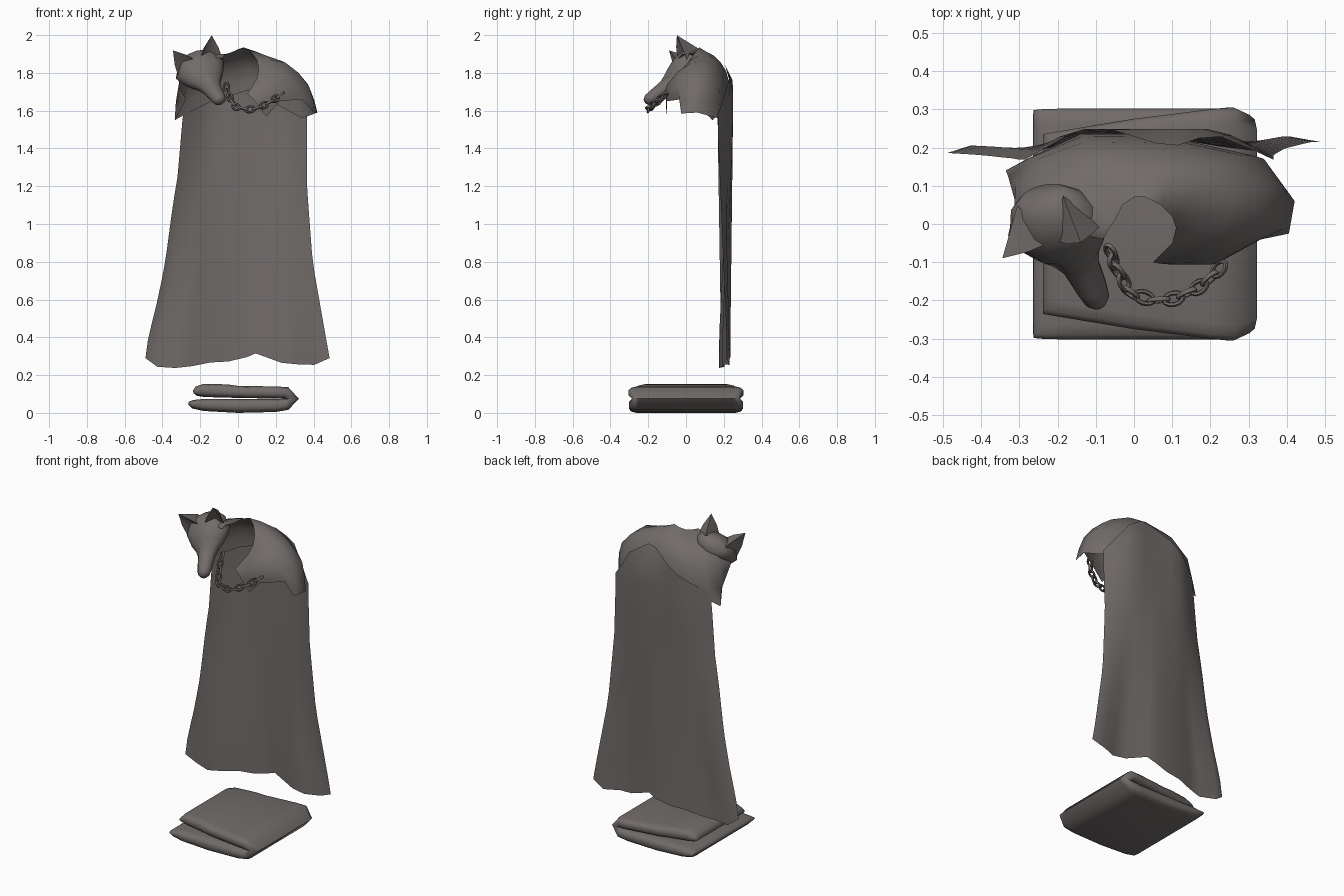
import bpy, bmesh, math
from mathutils import Vector, Matrix

if "Cube" in bpy.data.objects:
    bpy.data.objects.remove(bpy.data.objects["Cube"])


def material(name, rgb):
    m = bpy.data.materials.new(name)
    m.diffuse_color = (*rgb, 1)
    m.use_nodes = True
    m.node_tree.nodes["Principled BSDF"].inputs["Base Color"].default_value = m.diffuse_color
    return m


GREY = material("warm dark grey", (0.165, 0.148, 0.142))


def finish(name, bm, angle=60):
    bmesh.ops.recalc_face_normals(bm, faces=bm.faces)
    me = bpy.data.meshes.new(name)
    bm.to_mesh(me)
    bm.free()
    me.materials.append(GREY)
    ob = bpy.data.objects.new(name, me)
    bpy.context.collection.objects.link(ob)
    bpy.ops.object.select_all(action='DESELECT')
    ob.select_set(True)
    bpy.context.view_layer.objects.active = ob
    bpy.ops.object.shade_smooth_by_angle(angle=math.radians(angle))
    return ob


def interp(pts, t):
    """Piecewise linear lookup in (key, value) pairs with rising keys."""
    if t <= pts[0][0]:
        return pts[0][1]
    for (a, va), (b, vb) in zip(pts, pts[1:]):
        if t <= b:
            return va + (vb - va) * (t - a) / (b - a)
    return pts[-1][1]


def rounded(pts):
    """Insert a curve-following midpoint between neighbouring points."""
    p = [Vector(q) for q in pts]
    out = [p[0]]
    for i in range(len(p) - 1):
        a, b = p[max(i - 1, 0)], p[min(i + 2, len(p) - 1)]
        out += [(p[i] + p[i + 1]) * .5625 - (a + b) * .0625, p[i + 1]]
    return out


def loft(bm, rows, closed=False):
    """Bridge equal-length rows of points with quads."""
    vs = [[bm.verts.new(p) for p in r] for r in rows]
    n = len(rows[0])
    for a, b in zip(vs, vs[1:]):
        for i in range(n if closed else n - 1):
            j = (i + 1) % n
            bm.faces.new((a[i], a[j], b[j], b[i]))
    return vs


# Long hanging cloak: one thin sheet with shallow folds
LEFT = [(0.24, -0.485), (0.29, -0.49), (0.4, -0.475), (0.6, -0.425), (0.8, -0.385),
        (1.1, -0.345), (1.25, -0.32), (1.6, -0.29), (1.85, -0.25)]
RIGHT = [(0.24, 0.48), (0.29, 0.485), (0.4, 0.465), (0.6, 0.43), (0.8, 0.395),
         (1.2, 0.365), (1.58, 0.365), (1.85, 0.31)]
TOP = [(0, 1.63), (0.15, 1.69), (0.45, 1.80), (0.55, 1.835), (0.65, 1.845),
       (0.83, 1.77), (1, 1.58)]
HEM = [(0, 0.29), (0.05, 0.245), (0.2, 0.235), (0.32, 0.265), (0.5, 0.275),
       (0.6, 0.315), (0.74, 0.265), (0.91, 0.25), (1, 0.29)]
LOW_Y = [(0, 0.185), (0.06, 0.205), (0.16, 0.175), (0.35, 0.215), (0.55, 0.235),
         (0.72, 0.205), (0.85, 0.19), (0.93, 0.235), (1, 0.215)]
COLS = [0, 0.06, 0.16, 0.25, 0.35, 0.45, 0.55, 0.6, 0.65, 0.74, 0.83, 0.92, 1]
rows = []
for k in range(15):
    t = k / 14
    row = []
    for s in COLS:
        z = interp(TOP, s) * (1 - t) + interp(HEM, s) * t
        x = interp(LEFT, z) * (1 - s) + interp(RIGHT, z) * s
        high = 0.168 + 0.08 * min(1, 1.6 * math.sin(math.pi * s))
        mix = min(1, max(0, (z - 0.4) / 1.1))
        y = interp(LOW_Y, s) * (1 - mix) + high * mix - max(0, z - 1.76) * 0.5
        row.append((x, y, z))
    rows.append(row)
bm = bmesh.new()
loft(bm, rows)
finish("cloak", bm)

# Fur mantle: columns run from the neck rim down to the ragged hem
MANTLE = [
    [(.05, -.10, 1.69), (.08, -.105, 1.66), (.12, -.105, 1.61), (.15, -.10, 1.57)],
    [(.10, -.05, 1.77), (.16, -.10, 1.74), (.21, -.105, 1.69), (.22, -.10, 1.65)],
    [(.11, -.01, 1.82), (.22, -.04, 1.81), (.31, -.05, 1.73), (.34, -.03, 1.66)],
    [(.10, .02, 1.87), (.25, .03, 1.855), (.375, .01, 1.73), (.405, -.025, 1.585)],
    [(.07, .05, 1.91), (.24, .09, 1.86), (.37, .10, 1.74), (.42, .06, 1.59)],
    [(.03, .07, 1.935), (.16, .14, 1.88), (.28, .18, 1.75), (.34, .17, 1.56)],
    [(0, .07, 1.925), (.04, .15, 1.89), (.06, .212, 1.81), (.06, .235, 1.71)],
    [(-.03, .05, 1.91), (-.10, .15, 1.87), (-.13, .215, 1.78), (-.14, .235, 1.65)],
    [(-.05, .01, 1.90), (-.18, .10, 1.86), (-.25, .17, 1.75), (-.28, .17, 1.58)],
    [(-.07, -.02, 1.90), (-.21, .05, 1.885), (-.31, .10, 1.76), (-.335, .14, 1.55)],
    [(-.08, -.04, 1.88), (-.23, -.01, 1.86), (-.315, .01, 1.76), (-.275, .03, 1.66)],
]
bm = bmesh.new()
loft(bm, [rounded(c) for c in MANTLE])
finish("fur_mantle", bm, 80)

# Wolf head frame: sideways, forward (down the muzzle) and up axes
F = Vector((.37, -.74, -.56)).normalized()
S = Vector((.86, .20, .36))
S = (S - F * S.dot(F)).normalized()
U = F.cross(S) * (1 if F.cross(S).z > 0 else -1)
C = Vector((-.205, 0, 1.83))


def head_pt(s, f, u):
    return C + S * s + F * f + U * u


# Skull and muzzle: forward, half width, centre height, half height
SECTIONS = [(-.10, .06, -.01, .035), (-.07, .10, -.005, .06), (-.02, .122, 0, .078),
            (.04, .128, -.005, .075), (.09, .10, -.012, .064), (.13, .068, -.018, .052),
            (.17, .050, -.024, .044), (.25, .041, -.022, .037), (.285, .034, -.02, .032),
            (.302, .018, -.018, .018)]
N = 14
rings = []
for f, w, c, h in SECTIONS:
    ring = []
    for i in range(N):
        a = 2 * math.pi * i / N
        s, u, g = w * math.cos(a), c + h * math.sin(a), f
        if f == .13 and i in (2, 5):   # eye hollows
            s, u = s * .85, u - .012
        if f == .04 and i in (0, 7):   # cheek tufts
            s, g = s * 1.1, f - .03
        ring.append(head_pt(s, g, u))
    rings.append(ring)
bm = bmesh.new()
vs = loft(bm, rings, True)
bm.faces.new(vs[0])
bm.faces.new(vs[-1])
finish("wolf_head", bm, 70)

# Broad cupped, pointed ears, mirrored
for side, name in ((1, "right_ear"), (-1, "left_ear")):
    bm = bmesh.new()
    inner, outer, back, dent, mid_in, mid_out, tip = [
        bm.verts.new(head_pt(side * s, f, u)) for s, f, u in
        ((.012, .01, .062), (.128, .02, .005), (.065, -.10, .02), (.075, -.02, .045),
         (.055, -.01, .108), (.127, -.005, .075), (.112, -.035, .147))]
    for face in ((inner, dent, mid_in), (dent, outer, mid_out), (mid_in, dent, tip),
                 (dent, mid_out, tip), (inner, mid_in, back), (mid_in, tip, back),
                 (tip, mid_out, back), (mid_out, outer, back)):
        bm.faces.new(face)
    finish(name, bm, 60)

# Chain clasp: alternating oval links along a sagging path
PATH = [Vector(p) for p in ((-.065, -.06, 1.74), (-.05, -.11, 1.68), (-.01, -.18, 1.62),
                            (.05, -.20, 1.605), (.11, -.195, 1.615), (.18, -.16, 1.65),
                            (.235, -.105, 1.69))]
keys = [0]
for a, b in zip(PATH, PATH[1:]):
    keys.append(keys[-1] + (b - a).length)


def on_path(d):
    return Vector([interp([(k, p[i]) for k, p in zip(keys, PATH)], d) for i in range(3)])


bm = bmesh.new()
LINKS = 12
for n in range(LINKS):
    d = keys[-1] * (n + .5) / LINKS
    axis = (on_path(d + .015) - on_path(d - .015)).normalized()
    across = axis.cross(Vector((0, -.7, .7))).normalized()
    normal = axis.cross(across)
    turn = Matrix.Rotation(math.radians(35 + 90 * (n % 2)), 3, axis)
    across, normal = turn @ across, turn @ normal
    ring = []
    for i in range(13):
        a = 2 * math.pi * i / 12
        out = axis * math.cos(a) + across * math.sin(a)
        mid = on_path(d) + axis * .026 * math.cos(a) + across * .0155 * math.sin(a)
        ring.append([mid + (out * math.cos(b) + normal * math.sin(b)) * .0065
                     for b in [2 * math.pi * j / 6 for j in range(6)]])
    loft(bm, ring, True)
bmesh.ops.remove_doubles(bm, verts=bm.verts, dist=1e-5)
finish("chain", bm)

# Folded cloth: a soft-edged band doubled over: x, z, thickness, half depth
SPINE = [(-.262, .052, .015, .298), (-.24, .046, .045, .30), (-.18, .042, .064, .302),
         (0, .037, .074, .302), (.2, .039, .068, .302), (.255, .046, .064, .302),
         (.29, .075, .064, .285), (.255, .106, .064, .305), (.2, .108, .064, .30),
         (0, .111, .064, .275), (-.06, .116, .070, .265), (-.18, .119, .070, .245),
         (-.22, .115, .05, .238), (-.237, .112, .015, .235)]
rows = []
for i, (x, z, t, d) in enumerate(SPINE):
    a, b = SPINE[max(i - 1, 0)], SPINE[min(i + 1, len(SPINE) - 1)]
    tan = Vector((b[0] - a[0], 0, b[1] - a[1])).normalized()
    nrm = Vector((tan.z, 0, -tan.x))
    mid = Vector((x, 0, z))
    half = [(d, .2), (d - .012, .4), (d - .04, .5)]
    half += [(-y, h) for y, h in reversed(half)]
    ring = half + [(y, -h) for y, h in reversed(half)]
    rows.append([mid + Vector((0, y, 0)) + nrm * t * h for y, h in ring])
bm = bmesh.new()
vs = loft(bm, rows, True)
bm.faces.new(vs[0])
bm.faces.new(vs[-1])
finish("folded_cloth", bm, 65)
